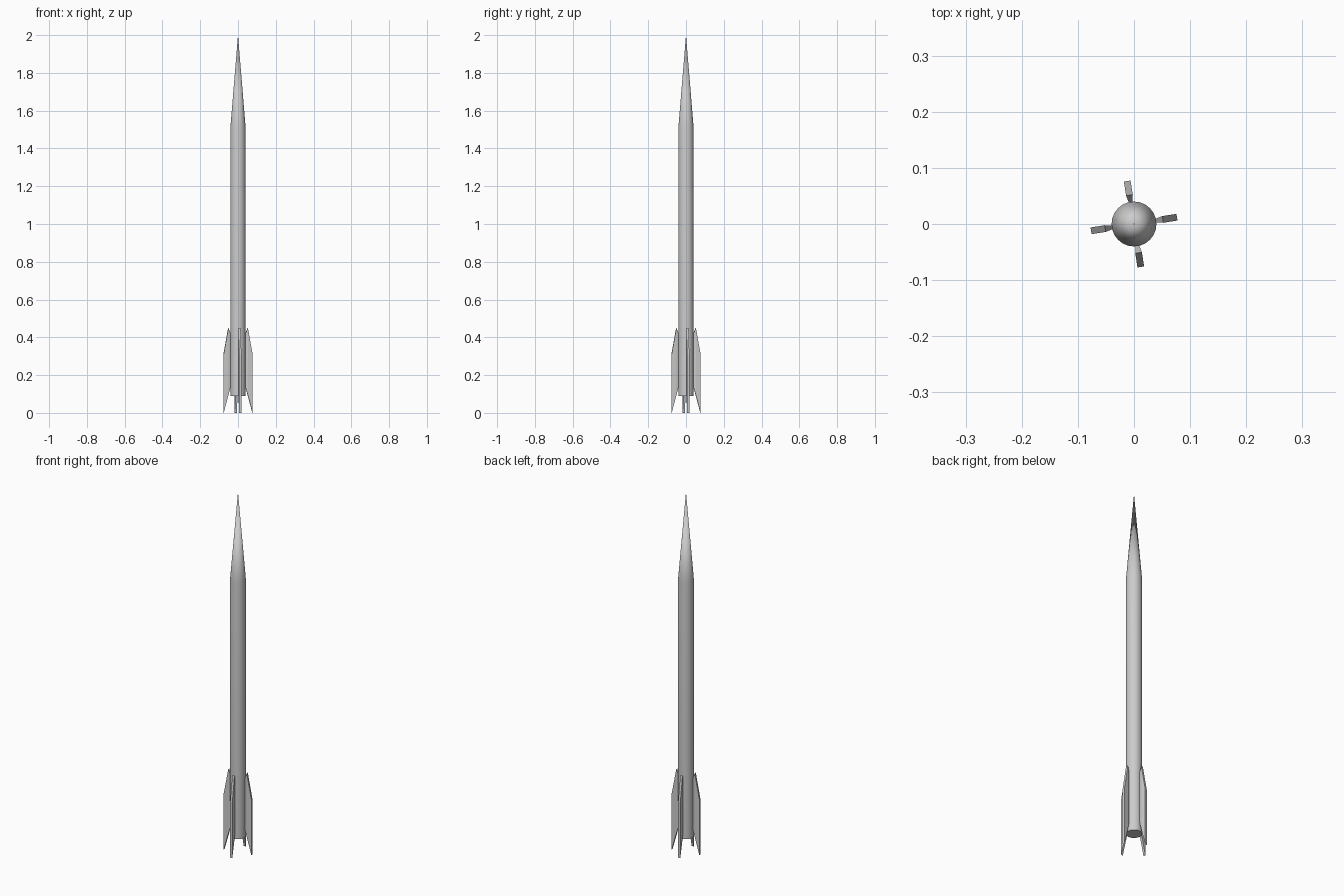
import bpy, bmesh
from math import sin, cos, pi, radians

if "Cube" in bpy.data.objects:
    bpy.data.objects.remove(bpy.data.objects["Cube"])

SIDES = 24


def finish(name, bm):
    bmesh.ops.recalc_face_normals(bm, faces=bm.faces)
    mesh = bpy.data.meshes.new(name)
    bm.to_mesh(mesh)
    bm.free()
    obj = bpy.data.objects.new(name, mesh)
    bpy.context.collection.objects.link(obj)
    return obj


def lathe(name, profile, tip_z):
    bm = bmesh.new()
    rings = [[bm.verts.new((r * cos(2 * pi * i / SIDES), r * sin(2 * pi * i / SIDES), z))
              for i in range(SIDES)] for r, z in profile]
    tip = bm.verts.new((0, 0, tip_z))
    bm.faces.new(rings[0])
    for i in range(SIDES):
        j = (i + 1) % SIDES
        for a, b in zip(rings, rings[1:]):
            bm.faces.new((a[i], a[j], b[j], b[i]))
        bm.faces.new((rings[-1][i], rings[-1][j], tip))
    return finish(name, bm)


# Cylindrical body running into a long conical nose
body = lathe("rocket_body", [(0.04, 0.09), (0.04, 1.515)], 2.0)
bpy.context.view_layer.objects.active = body
body.select_set(True)
bpy.ops.object.shade_smooth_by_angle(angle=radians(30))

# Swept fin stations: radius, half thickness, bottom z, top z (thin at the root)
STATIONS = [(0.036, 0.0025, 0.15, 0.41),
            (0.052, 0.006, 0.095, 0.45),
            (0.0775, 0.006, 0.0, 0.31)]


def fin(name, angle):
    bm = bmesh.new()
    loops = [[bm.verts.new((r, s * t, z)) for s, z in
              ((-1, lo), (1, lo), (1, hi), (-1, hi))] for r, t, lo, hi in STATIONS]
    bm.faces.new(loops[0])
    bm.faces.new(loops[-1])
    for a, b in zip(loops, loops[1:]):
        for i in range(4):
            j = (i + 1) % 4
            bm.faces.new((a[i], a[j], b[j], b[i]))
    obj = finish(name, bm)
    obj.rotation_euler.z = angle


# Four fins, turned slightly off the axes
for k, side in enumerate(("right", "back", "left", "front")):
    fin(side + "_fin", radians(9 + 90 * k))
